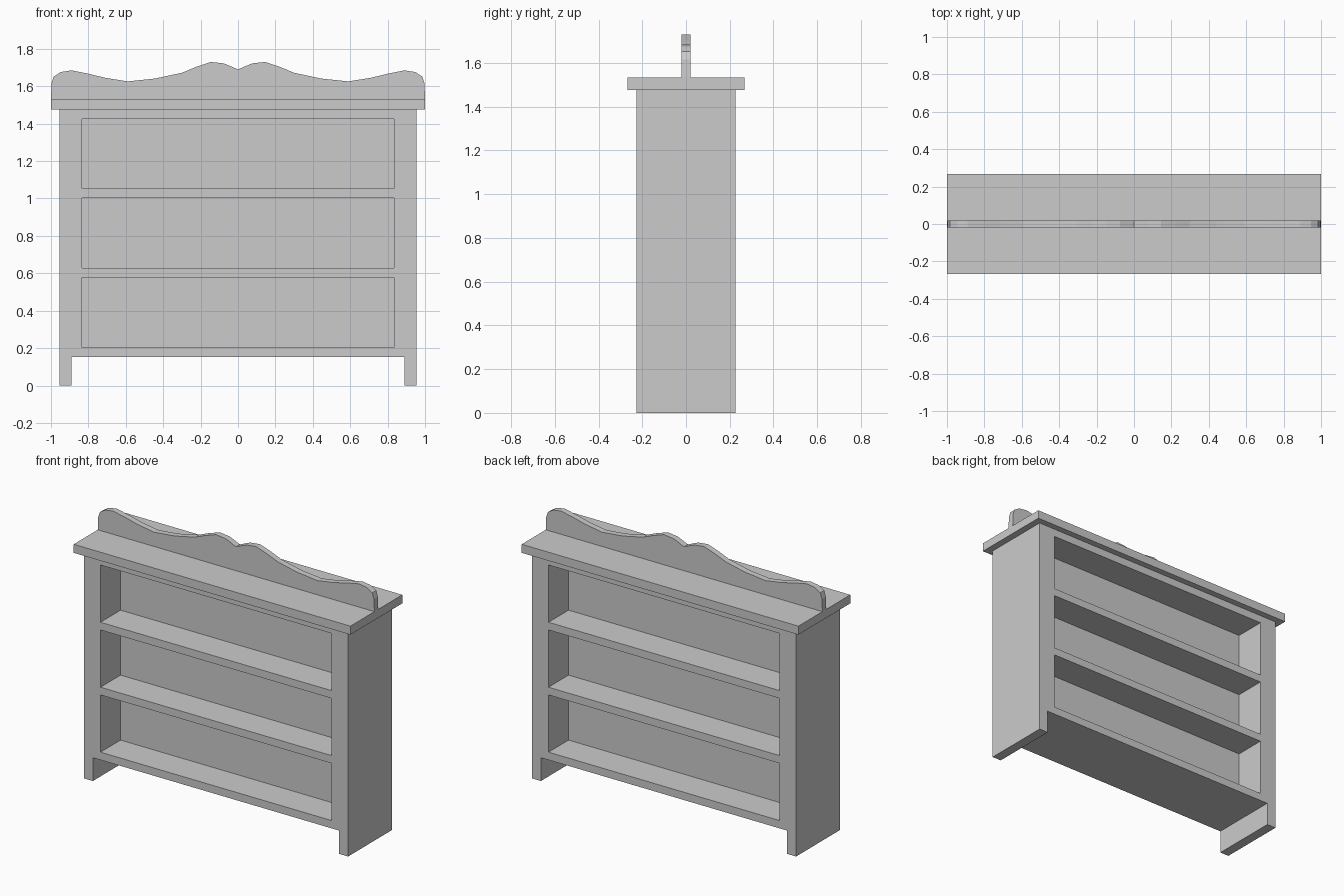
import bpy, bmesh

if "Cube" in bpy.data.objects:
    bpy.data.objects.remove(bpy.data.objects["Cube"])


def finish(name, bm):
    bmesh.ops.recalc_face_normals(bm, faces=bm.faces[:])
    mesh = bpy.data.meshes.new(name)
    bm.to_mesh(mesh)
    bm.free()
    obj = bpy.data.objects.new(name, mesh)
    bpy.context.collection.objects.link(obj)
    return obj


def add_box(bm, x0, x1, y0, y1, z0, z1):
    verts = bmesh.ops.create_cube(bm, size=1)["verts"]
    for v in verts:
        v.co = (x1 if v.co.x > 0 else x0,
                y1 if v.co.y > 0 else y0,
                z1 if v.co.z > 0 else z0)


def mirrored_slab(name, half, half_depth):
    """Extrude a front outline, given as its right half, through the depth."""
    left = [(-x, z) for x, z in reversed(half) if x > 0]
    bm = bmesh.new()
    face = bm.faces.new([bm.verts.new((x, -half_depth, z)) for x, z in half + left])
    new = bmesh.ops.extrude_face_region(bm, geom=[face])["geom"]
    moved = [g for g in new if isinstance(g, bmesh.types.BMVert)]
    bmesh.ops.translate(bm, verts=moved, vec=(0, 2 * half_depth, 0))
    return finish(name, bm)


DEPTH, PANEL = 0.227, 0.02      # half depth of the case, half thickness of the divider
TOP_Z0, TOP_Z1 = 1.477, 1.533

# Case with side feet
case = mirrored_slab("case", [(0.89, 0.152), (0.89, 0), (0.955, 0), (0.955, TOP_Z0)], DEPTH)

# Three compartments on the front and on the back, either side of the divider panel
bm = bmesh.new()
for i in range(3):
    z = 0.203 + i * 0.4245
    add_box(bm, -0.835, 0.835, -0.4, -PANEL, z, z + 0.374)
    add_box(bm, -0.835, 0.835, PANEL, 0.4, z, z + 0.374)
cutter = finish("compartment_cutter", bm)
cutter.hide_render = True
mod = case.modifiers.new("compartments", "BOOLEAN")
mod.operation, mod.solver, mod.object = "DIFFERENCE", "EXACT", cutter
bpy.context.view_layer.objects.active = case
bpy.ops.object.modifier_apply(modifier=mod.name)
bpy.data.objects.remove(cutter)

# Overhanging top board
bm = bmesh.new()
add_box(bm, -1, 1, -0.268, 0.268, TOP_Z0, TOP_Z1)
finish("top_board", bm)

# Scalloped crest
mirrored_slab("crest", [
    (0, 1.69), (0.075, 1.722), (0.145, 1.73), (0.225, 1.703), (0.30, 1.672),
    (0.445, 1.641), (0.59, 1.626), (0.71, 1.645), (0.80, 1.667), (0.89, 1.685),
    (0.947, 1.676), (0.985, 1.652), (0.997, 1.615), (1.0, TOP_Z1)], PANEL)
